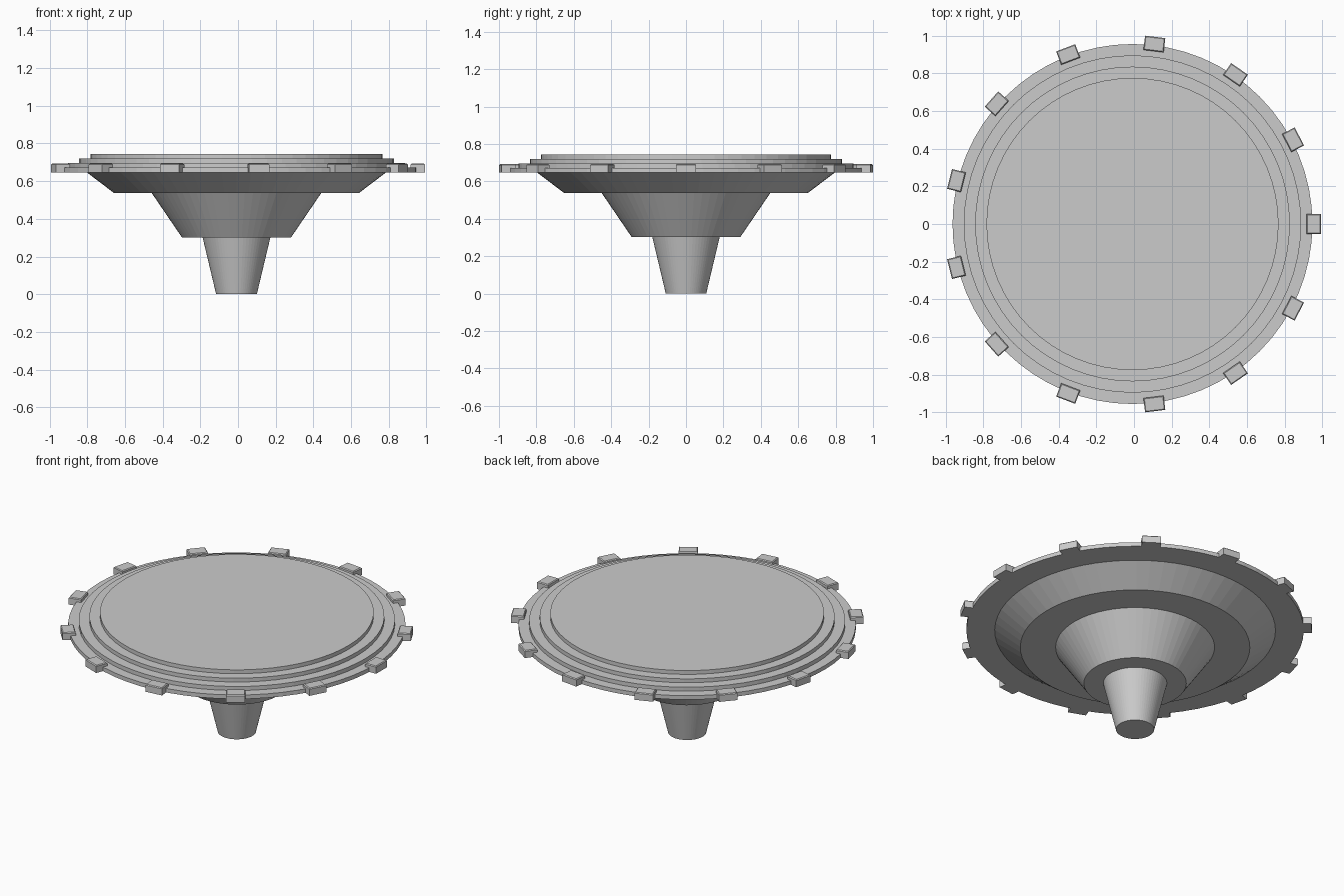
import bpy
import bmesh
from math import cos, sin, tau
from mathutils import Matrix

default = bpy.data.objects.get("Cube")
if default:
    bpy.data.objects.remove(default, do_unlink=True)

CENTRE_X = -0.008
SIDES = 64

grey = bpy.data.materials.new("plain grey")
grey.use_nodes = True
colour = (0.6, 0.6, 0.6, 1)
grey.diffuse_color = colour
grey.node_tree.nodes["Principled BSDF"].inputs["Base Color"].default_value = colour


def finish(name, bm):
    mesh = bpy.data.meshes.new(name)
    bmesh.ops.recalc_face_normals(bm, faces=bm.faces[:])
    bm.to_mesh(mesh)
    bm.free()
    mesh.materials.append(grey)
    obj = bpy.data.objects.new(name, mesh)
    bpy.context.collection.objects.link(obj)
    obj.location.x = CENTRE_X
    return obj


def turned(name, profile):
    """Closed round solid from (radius, height) pairs, bottom to top."""
    bm = bmesh.new()
    rings = [[bm.verts.new((r * cos(tau * i / SIDES), r * sin(tau * i / SIDES), z))
              for i in range(SIDES)] for r, z in profile]
    for low, high in zip(rings, rings[1:]):
        for i in range(SIDES):
            j = (i + 1) % SIDES
            bm.faces.new((low[i], low[j], high[j], high[i]))
    bm.faces.new(rings[0])
    bm.faces.new(rings[-1])
    return finish(name, bm)


# Supporting stem and the two flared tiers under the deck
turned("stem", [(0.108, 0), (0.18, 0.302)])
turned("lower_hull", [(0.29, 0.302), (0.45, 0.537)])
turned("upper_hull", [(0.65, 0.537), (0.795, 0.647)])

# Stepped round deck
turned("deck", [(0.955, 0.647), (0.955, 0.672), (0.895, 0.672), (0.895, 0.697),
                (0.835, 0.697), (0.835, 0.721), (0.775, 0.721), (0.775, 0.745)])

# Evenly spaced blocks around the rim, with softened upper edges
BLOCKS = 13
for n in range(BLOCKS):
    bm = bmesh.new()
    bmesh.ops.create_cube(bm, size=1, matrix=Matrix.Translation((0.962, 0, 0.67))
                          @ Matrix.Diagonal((0.076, 0.108, 0.046, 1)))
    top_edges = [e for e in bm.edges if all(v.co.z > 0.68 for v in e.verts)]
    bmesh.ops.bevel(bm, geom=top_edges, offset=0.005, segments=1, affect='EDGES')
    block = finish(f"rim_block_{n + 1}", bm)
    block.rotation_euler.z = tau * n / BLOCKS
